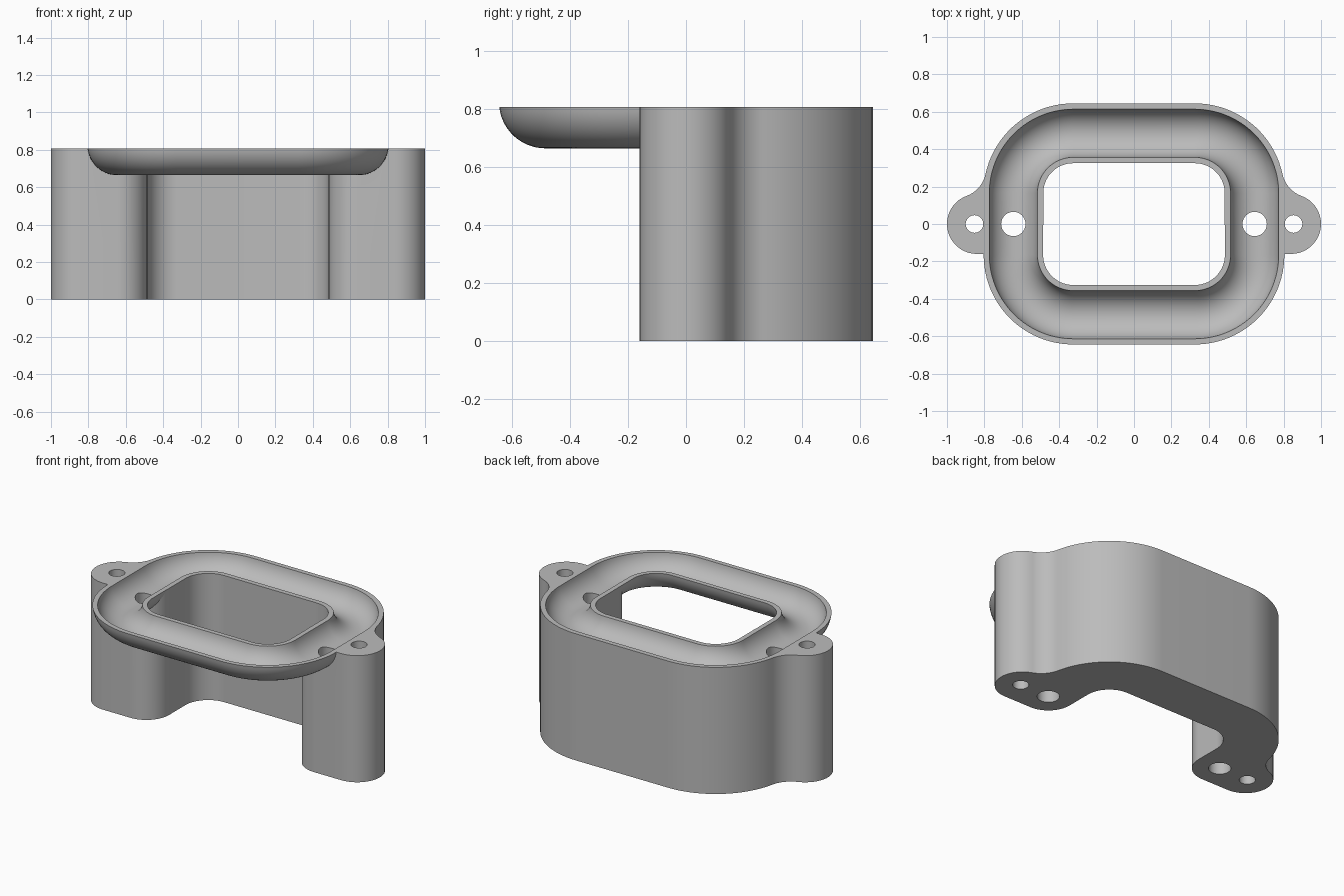
import bpy, bmesh
from math import sin, cos, pi, atan2, sqrt, hypot

cube = bpy.data.objects.get("Cube")
if cube:
    bpy.data.objects.remove(cube)

TOP = 0.806                  # height of the top face
CX, CY = 0.325, 0.165        # corner centres of the rounded rectangle
MID = 0.32                   # corner radius along the channel's centre line
R = 0.16                     # rounding shared by tray, legs and ears
ARC_Z = 0.824                # centre height of the channel's round section
BIG_X, SMALL_X, EAR_X = 0.645, 0.853, 0.84

grey = bpy.data.materials.new("plain grey")
grey.use_nodes = True
grey.diffuse_color = (0.5, 0.5, 0.5, 1)
grey.node_tree.nodes["Principled BSDF"].inputs["Base Color"].default_value = (0.5, 0.5, 0.5, 1)


def finish(name, bm):
    bmesh.ops.recalc_face_normals(bm, faces=bm.faces)
    mesh = bpy.data.meshes.new(name)
    bm.to_mesh(mesh)
    bm.free()
    mesh.materials.append(grey)
    obj = bpy.data.objects.new(name, mesh)
    bpy.context.collection.objects.link(obj)
    return obj


def arc(cx, cy, r, a, b, n=20):
    return [(cx + r * cos(a + (b - a) * i / n), cy + r * sin(a + (b - a) * i / n))
            for i in range(n + 1)]


def extrude(name, outline, z0, z1):
    bm = bmesh.new()
    face = bm.faces.new([bm.verts.new((x, y, z0)) for x, y in outline])
    new = bmesh.ops.extrude_face_region(bm, geom=[face])["geom"]
    verts = [v for v in new if isinstance(v, bmesh.types.BMVert)]
    bmesh.ops.translate(bm, vec=(0, 0, z1 - z0), verts=verts)
    return finish(name, bm)


def ring_path(t):
    # rounded rectangle offset by t from the channel's centre line
    pts = []
    for k, (sx, sy) in enumerate([(1, 1), (-1, 1), (-1, -1), (1, -1)]):
        pts += arc(sx * CX, sy * CY, MID + t, k * pi / 2, (k + 1) * pi / 2, 24)
    return pts


def sweep(name, section):
    # closed section of (offset, height) carried round the rectangle
    bm = bmesh.new()
    loops = [[bm.verts.new((x, y, z)) for x, y in ring_path(t)] for t, z in section]
    for a, b in zip(loops, loops[1:] + loops[:1]):
        for i in range(len(a)):
            j = (i + 1) % len(a)
            bm.faces.new((a[i], a[j], b[j], b[i]))
    return finish(name, bm)


def bowl(r, z):
    # round underside from the outer edge to the inner edge, cut off at height z
    a = atan2(z - ARC_Z, sqrt(r * r - (z - ARC_Z) ** 2))
    return arc(0, ARC_Z, r, a, -pi - a, 28)


def cut(obj, cutter):
    mod = obj.modifiers.new("cut", "BOOLEAN")
    mod.operation = "DIFFERENCE"
    mod.solver = "EXACT"
    mod.object = cutter
    bpy.context.view_layer.objects.active = obj
    bpy.ops.object.modifier_apply(modifier=mod.name)


# U-shaped body: inner corner, leg end, ear, fillet, outer corner, then mirrored
outer = MID + R
dx, dy = EAR_X - CX, -CY
gap = hypot(dx, dy)
along = ((outer + R) ** 2 - (2 * R) ** 2 + gap ** 2) / (2 * gap)
side = sqrt((outer + R) ** 2 - along ** 2)
fx = CX + (along * dx - side * dy) / gap
fy = CY + (along * dy + side * dx) / gap
ear_end = atan2(fy, fx - EAR_X)
outer_start = atan2(fy - CY, fx - CX)
half = arc(CX, CY, MID - R, pi / 2, 0)
half += arc(BIG_X, 0, R, pi, 1.5 * pi)
half += arc(EAR_X, 0, R, -pi / 2, ear_end)
half += arc(fx, fy, R, ear_end + pi, outer_start + pi)[1:]
half += arc(CX, CY, outer, outer_start, pi / 2)[1:]
body = extrude("body", half + [(-x, y) for x, y in reversed(half)], 0, TOP)

# Half-round channel ring
tray = sweep("channel_ring", bowl(R, TOP) + bowl(R - 0.03, TOP)[::-1])

# Room for the ring in the body
groove = sweep("groove_cutter", bowl(R - 0.012, TOP) + [(-R + 0.012, 1), (R - 0.012, 1)])
cut(body, groove)
cutters = [groove]

# Drain holes in the channel and screw holes in the ears
for s in (-1, 1):
    for name, x, r in (("drain", BIG_X, 0.065), ("screw", SMALL_X, 0.047)):
        hole = extrude(name + "_hole_cutter", arc(s * x, 0, r, 0, 2 * pi, 40)[:-1], -0.1, 1)
        cut(body, hole)
        if name == "drain":
            cut(tray, hole)
        cutters.append(hole)

for c in cutters:
    bpy.data.objects.remove(c)

for obj in (body, tray):
    bpy.ops.object.select_all(action="DESELECT")
    obj.select_set(True)
    bpy.context.view_layer.objects.active = obj
    bpy.ops.object.shade_smooth_by_angle(angle=0.6)
